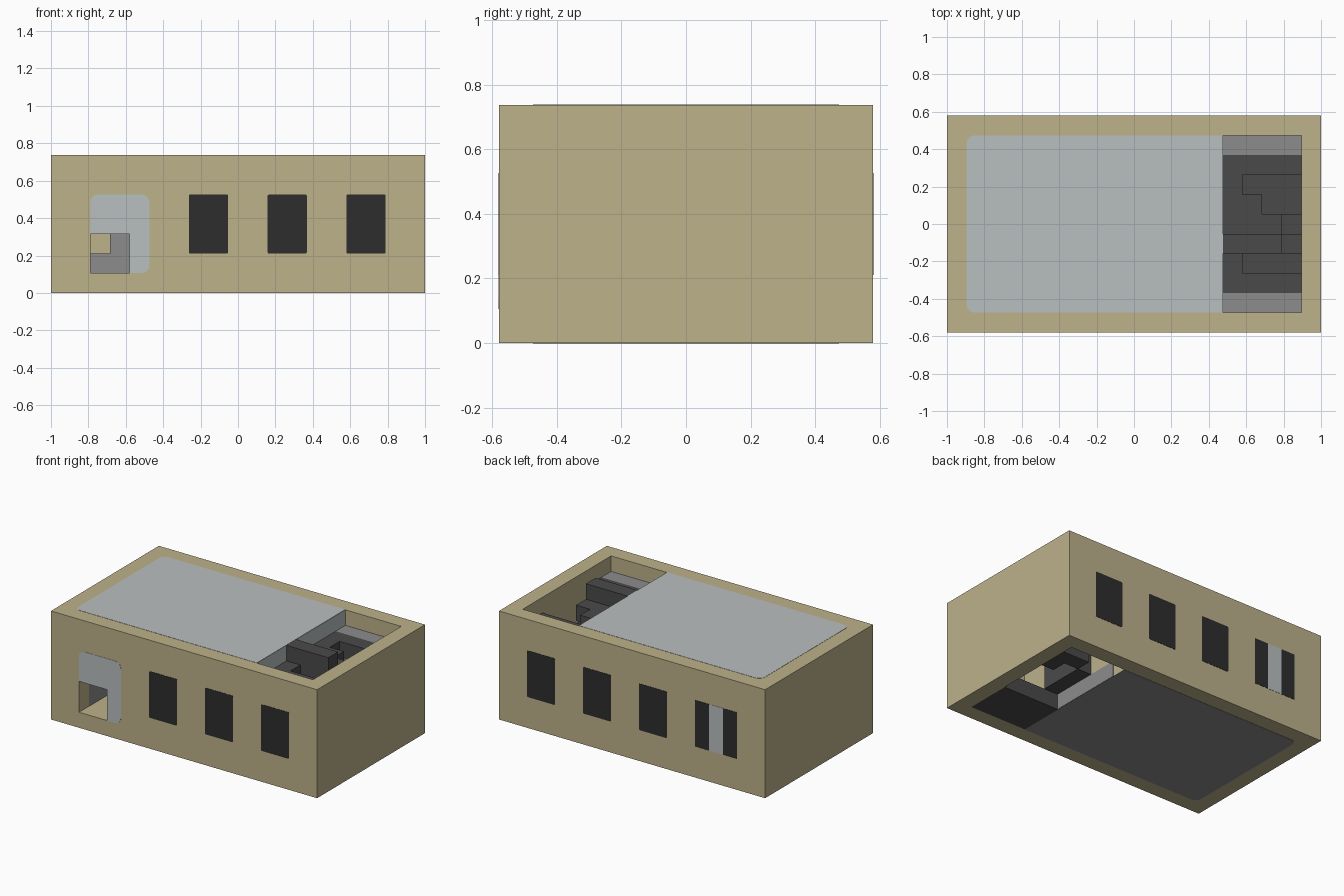
import bpy, bmesh, math
from mathutils import Vector

if "Cube" in bpy.data.objects:
    bpy.data.objects.remove(bpy.data.objects["Cube"], do_unlink=True)

G = 2 / 19   # building block size: the hall is 19 x 11 x 7 blocks


def pos(x, y, z):
    return Vector(((x - 9.5) * G, (y - 5.5) * G, z * G))


def material(name, *rgb):
    col = [((c / 255 + 0.055) / 1.055) ** 2.4 for c in rgb] + [1]
    m = bpy.data.materials.new(name)
    m.use_nodes = True
    m.diffuse_color = col
    m.node_tree.nodes["Principled BSDF"].inputs["Base Color"].default_value = col
    return m


sand = material("sandstone", 189, 178, 139)
pale = material("pale grey", 185, 191, 192)
grey = material("stone grey", 140, 140, 140)
dark = material("dark stone", 74, 74, 74)
black = material("window black", 45, 45, 45)


def finish(name, bm, mat):
    bmesh.ops.recalc_face_normals(bm, faces=bm.faces)
    me = bpy.data.meshes.new(name)
    bm.to_mesh(me)
    bm.free()
    ob = bpy.data.objects.new(name, me)
    bpy.context.collection.objects.link(ob)
    me.materials.append(mat)
    return ob


def box(name, x, y, z, mat):
    """Block spanning the (low, high) grid ranges."""
    bm = bmesh.new()
    bmesh.ops.create_cube(bm, size=1)
    for v in bm.verts:
        v.co = pos(*(r[0] if c < 0 else r[1] for c, r in zip(v.co, (x, y, z))))
    return finish(name, bm, mat)


def panel(name, axis, at, a, b, mat, radius=0.0, corners=(0, 1, 2, 3)):
    """Thin plate across an axis; chosen corners are rounded."""
    bm = bmesh.new()
    pts = []
    for i, (ca, cb) in enumerate(((0, 0), (1, 0), (1, 1), (0, 1))):
        if radius and i in corners:
            ox = a[ca] + radius * (1 - 2 * ca)
            oy = b[cb] + radius * (1 - 2 * cb)
            for k in range(5):
                t = math.pi * (1 + i / 2 + k / 8)
                pts.append((ox + radius * math.cos(t), oy + radius * math.sin(t)))
        else:
            pts.append((a[ca], b[cb]))
    t = 0.015
    verts = []
    for p in pts:
        co = list(p)
        co.insert(axis, at - t)
        verts.append(bm.verts.new(pos(*co)))
    face = bm.faces.new(verts)
    ext = bmesh.ops.extrude_face_region(bm, geom=[face])["geom"]
    shift = Vector((0, 0, 0))
    shift[axis] = 2 * t * G
    bmesh.ops.translate(bm, vec=shift,
                        verts=[g for g in ext if isinstance(g, bmesh.types.BMVert)])
    return finish(name, bm, mat)


def cut(target, x, y, z):
    cutter = box("cutter", x, y, z, sand)
    cutter.hide_render = True
    mod = target.modifiers.new("cut", "BOOLEAN")
    mod.operation = "DIFFERENCE"
    mod.solver = "EXACT"
    mod.object = cutter
    bpy.context.view_layer.objects.active = target
    bpy.ops.object.modifier_apply(modifier=mod.name)
    bpy.data.objects.remove(cutter, do_unlink=True)


# Main body with the stair shaft and the doorway
hall = box("hall_walls", (0, 19), (0, 11), (0, 7), sand)
cut(hall, (14, 18), (1, 10), (-1, 8))
cut(hall, (2, 4), (-1, 4), (1, 3))

# Roof and floor
panel("roof_deck", 2, 7, (1, 14), (1, 10), pale, 0.4, (0, 3))
panel("roof_deck_edge", 0, 14, (1, 10), (6, 7), pale)
panel("floor_base", 2, 0, (1, 14), (1, 10), grey, 0.4, (0, 3))
panel("floor_base_edge", 0, 14, (4, 9), (0, 1), grey)

# Windows on both long sides
for side, y in (("front", 0), ("back", 11)):
    for i, x in enumerate((7, 11, 15)):
        panel(f"{side}_window_{i + 1}", 1, y, (x, x + 2), (2, 5), black, 0.08)
for i, mat in enumerate((black, pale, black)):
    panel(f"wide_window_pane_{i + 1}", 1, 11, (2 + i, 3 + i), (2, 5), mat)

# Front door surround and what stands inside the doorway
panel("door_top", 1, 0, (2, 5), (3, 5), pale, 0.4, (2, 3))
panel("door_side", 1, 0, (4, 5), (1, 3), pale, 0.4, (1,))
panel("doorway_lining", 0, 2, (1, 4), (1, 3), grey)
box("doorway_low_block", (2, 3), (3, 4), (1, 2), grey)
box("doorway_tall_block", (3, 4), (3, 4), (1, 3), grey)

# Ledges at both ends of the shaft
for name, y in (("front_ledge", (1, 2)), ("back_ledge", (9, 10))):
    box(name, (14, 18), y, (5, 6), grey)

# Dark landing around the stair well, with its raised block
for i, (x, y, z) in enumerate((
        ((14, 18), (8, 9), (5, 6)), ((14, 15), (7, 8), (5, 6)),
        ((14, 16), (6, 7), (5, 6)), ((14, 17), (5, 6), (5, 6)),
        ((14, 17), (4, 5), (5, 7)), ((14, 18), (2, 3), (5, 6)),
        ((14, 15), (3, 4), (5, 6)))):
    box(f"landing_{i + 1}", x, y, z, dark)

# Steps winding down the well
for i, (x, y, z) in enumerate((
        ((15, 18), (3, 4), 5), ((17, 18), (4, 5), 4), ((17, 18), (5, 6), 3),
        ((16, 18), (6, 7), 2), ((15, 18), (7, 8), 2))):
    box(f"step_{i + 1}", x, y, (z - 1, z), dark)
box("stair_core", (14, 15), (4, 7), (1, 3), dark)
box("shaft_floor", (14, 18), (1, 4), (0, 1), dark)
